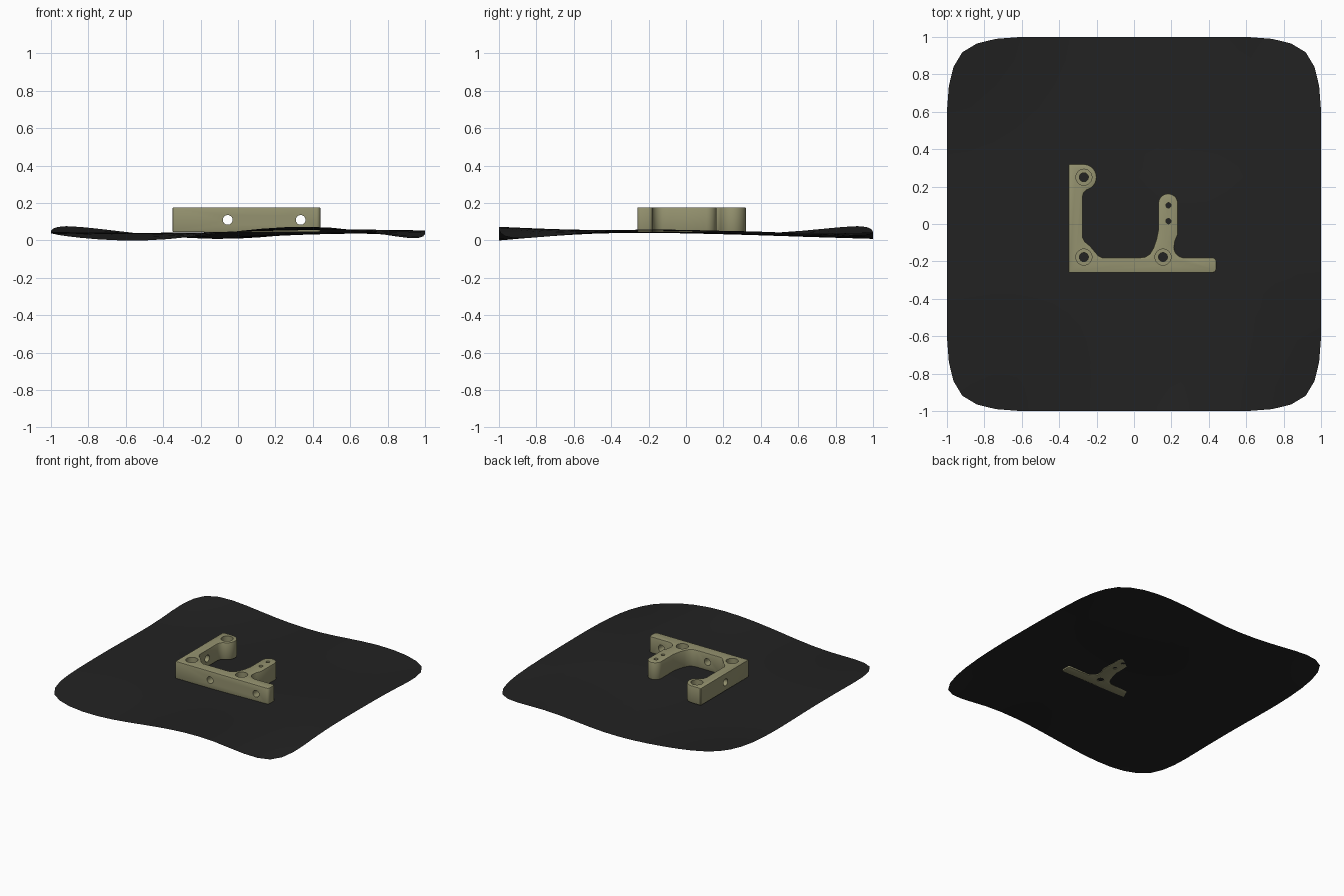
import bpy, bmesh, math

if "Cube" in bpy.data.objects:
    bpy.data.objects.remove(bpy.data.objects["Cube"])


def material(name, color):
    m = bpy.data.materials.new(name)
    m.diffuse_color = (*color, 1)
    m.use_nodes = True
    m.node_tree.nodes["Principled BSDF"].inputs["Base Color"].default_value = m.diffuse_color
    return m


BLACK = material("black_cloth", (0.016, 0.016, 0.016))
OLIVE = material("olive_tan", (0.30, 0.29, 0.16))


def add_object(name, bm, mat=None):
    me = bpy.data.meshes.new(name)
    bm.to_mesh(me)
    bm.free()
    ob = bpy.data.objects.new(name, me)
    bpy.context.collection.objects.link(ob)
    if mat:
        me.materials.append(mat)
    return ob


def activate(ob):
    bpy.ops.object.select_all(action='DESELECT')
    ob.select_set(True)
    bpy.context.view_layer.objects.active = ob


def apply_all(ob):
    activate(ob)
    for m in list(ob.modifiers):
        bpy.ops.object.modifier_apply(modifier=m.name)


# Wavy cloth sheet: heights the smooth surface passes through, rows y = -1 .. 1
target = [
    [.025, .002, .052, .070, .015],
    [.045, .038, .050, .058, .045],
    [.045, .040, .046, .058, .055],
    [.045, .030, .027, .038, .045],
    [.078, .036, .012, .045, .025],
]


def smoothed(c, i, j):
    """Limit height of the subdivided sheet at one control point."""
    def row(k):
        return c[k][j] if j in (0, 4) else (c[k][j-1] + 4*c[k][j] + c[k][j+1]) / 6
    if i in (0, 4):
        if j in (0, 4):
            return (4*c[i][j] + c[abs(i-1)][j] + c[i][abs(j-1)]) / 6
        return row(i)
    return (row(i-1) + 4*row(i) + row(i+1)) / 6


ctrl = [r[:] for r in target]
for _ in range(40):
    ctrl = [[ctrl[i][j] + target[i][j] - smoothed(ctrl, i, j) for j in range(5)]
            for i in range(5)]

bm = bmesh.new()
bmesh.ops.create_grid(bm, x_segments=4, y_segments=4, size=1)
for v in bm.verts:
    v.co.z = ctrl[round((v.co.y + 1) * 2)][round((v.co.x + 1) * 2)]
sheet = add_object("cloth_sheet", bm, BLACK)
sub = sheet.modifiers.new("sub", 'SUBSURF')
sub.levels = sub.render_levels = 2
apply_all(sheet)
low = min(v.co.z for v in sheet.data.vertices)
for v in sheet.data.vertices:
    v.co.z -= low
bpy.ops.object.shade_smooth()


# Bracket body: outline seen from above, extruded
def arc(cx, cy, r, a0, a1, n=8):
    return [(cx + r*math.cos(math.radians(a0 + (a1-a0)*k/n)),
             cy + r*math.sin(math.radians(a0 + (a1-a0)*k/n))) for k in range(n+1)]


Z0, Z1 = .045, .177
outline = [(-.35, -.26)]
outline += arc(.42, -.24, .02, -90, 0, 4) + arc(.42, -.20, .02, 0, 90, 4)
outline += arc(.27, -.125, .055, 270, 180)                   # inner fillet
outline += [(.22, -.09), (.235, -.055)]
outline += arc(.1825, .11, .0525, 0, 180, 14)                # rounded tab end
outline += [(.13, -.03), (.119, -.085), (.103, -.13), (.085, -.16), (.06, -.176), (.03, -.18)]
outline += [(-.17, -.18), (-.19, -.17), (-.207, -.15), (-.235, -.117), (-.262, -.095), (-.275, -.07)]
outline += [(-.275, .145), (-.268, .168)]
outline += arc(-.27, .25, .07, -75, 90, 16)                  # screw boss
outline += [(-.345, .32), (-.35, .315)]

bm = bmesh.new()
base = bm.faces.new([bm.verts.new((x, y, Z0)) for x, y in outline])
ext = bmesh.ops.extrude_face_region(bm, geom=[base])
for e in ext['geom']:
    if isinstance(e, bmesh.types.BMVert):
        e.co.z = Z1
bmesh.ops.recalc_face_normals(bm, faces=bm.faces)
bracket = add_object("bracket", bm, OLIVE)
bev = bracket.modifiers.new("bevel", 'BEVEL')
bev.width = .005
bev.segments = 2
bev.limit_method = 'ANGLE'
bev.angle_limit = math.radians(60)
apply_all(bracket)


# Holes
def drill(center, r, length, axis):
    bpy.ops.mesh.primitive_cylinder_add(
        vertices=28, radius=r, depth=length, location=center,
        rotation={'x': (0, math.pi/2, 0), 'y': (math.pi/2, 0, 0), 'z': (0, 0, 0)}[axis])
    cutter = bpy.context.object
    cutter.name = "hole_cutter"
    cutter.hide_render = True
    mod = bracket.modifiers.new("hole", 'BOOLEAN')
    mod.operation = 'DIFFERENCE'
    mod.solver = 'EXACT'
    mod.object = cutter
    apply_all(bracket)
    bpy.data.objects.remove(cutter)


for x, y in [(-.268, .25), (-.268, -.177), (.155, -.177)]:
    drill((x, y, .1), .024, .4, 'z')            # screw hole
    drill((x, y, Z1), .043, .09, 'z')           # counterbore
for y in (.10, .015):
    drill((.184, y, .1), .014, .4, 'z')         # small tab holes
for x in (-.055, .335):
    drill((x, -.22, .11), .026, .2, 'y')        # front bar holes
drill((-.31, .02, .11), .026, .2, 'x')          # side arm hole

activate(bracket)
bpy.ops.object.shade_smooth_by_angle(angle=math.radians(30))
